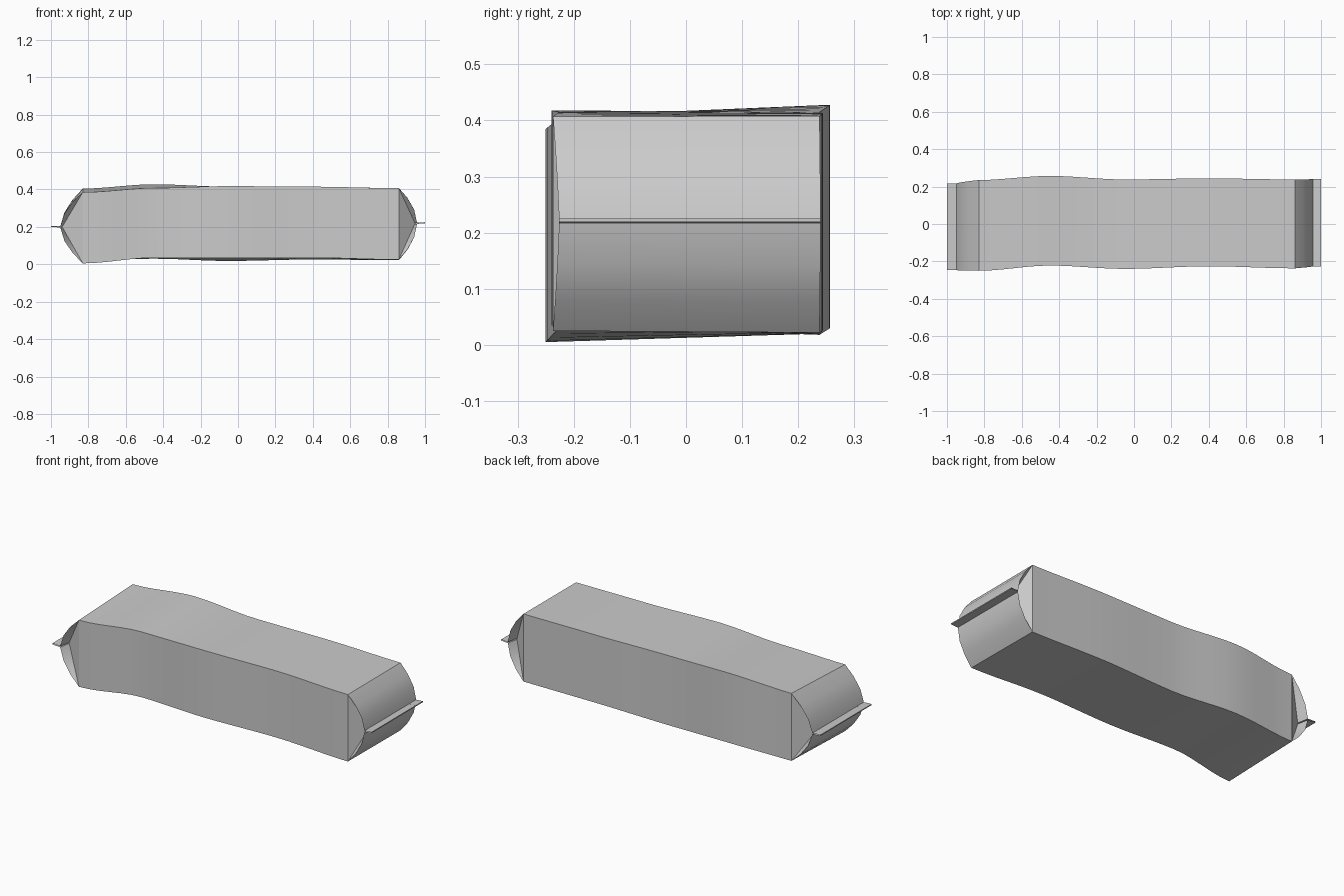
import bpy, bmesh, math
from mathutils import Vector

cube = bpy.data.objects.get("Cube")
if cube:
    bpy.data.objects.remove(cube, do_unlink=True)

# Wrapper material
foil = bpy.data.materials.new("pale_grey_wrapper")
foil.use_nodes = True
GREY = (0.6, 0.6, 0.6, 1)
foil.diffuse_color = GREY
bsdf = foil.node_tree.nodes["Principled BSDF"]
bsdf.inputs["Base Color"].default_value = GREY
bsdf.inputs["Roughness"].default_value = 0.6

# Body stations: x, front y, back y, front bottom z, back bottom z, front top z, back top z
STATIONS = [
    (-0.83, -0.25, 0.235, 0.005, 0.02, 0.385, 0.405),
    (-0.45, -0.222, 0.257, 0.035, 0.03, 0.408, 0.428),
    (-0.05, -0.24, 0.238, 0.035, 0.018, 0.418, 0.415),
    (0.4, -0.226, 0.244, 0.035, 0.026, 0.415, 0.413),
    (0.86, -0.237, 0.238, 0.025, 0.022, 0.407, 0.408),
]
STEPS = 6


def smooth_stations():
    """Run a soft curve through the stations so the edges ripple."""
    pts = [STATIONS[0]] + STATIONS + [STATIONS[-1]]
    out = []
    for a, b, c, d in zip(pts, pts[1:], pts[2:], pts[3:]):
        for s in range(STEPS):
            t = s / STEPS
            h = t * t * (3 - 2 * t)
            row = [p + (q - p) * h for p, q in zip(b, c)]
            row[0] = b[0] + (c[0] - b[0]) * t
            out.append(row)
    return out + [STATIONS[-1]]


def body_ring(row):
    """Eight points; the side creases start on the corners."""
    x, yf, yb, fb, bb, ft, bt = row
    f0, f1 = Vector((x, yf, fb)), Vector((x, yf, ft))
    b0, b1 = Vector((x, yb, bb)), Vector((x, yb, bt))
    return [f0, f0, f1, f1, b1, b1, b0, b0]


def end_rings(row, seam_x, tip_x, seam_z, tip_yf, tip_yb):
    """Flaps closing to a flat seam, with the sides tucked inward."""
    start = body_ring(row)
    way = 1 if tip_x > 0 else -1
    rings = []
    for t, bulge in ((0.35, 0.012), (0.7, 0.014), (1, 0), (1.5, 0)):
        ring = []
        for i, p in enumerate(start):
            front, top = i < 4, 2 <= i <= 5
            y = tip_yf if front else tip_yb
            half = 0.003 if top else -0.003
            crease = i in (1, 2, 5, 6)
            k = min(t, 1)
            x = seam_x if not crease else seam_x - way * 0.012
            if crease:
                y += 0.065 if front else -0.065
            target = Vector((x, y, seam_z + half))
            q = p.lerp(target, k)
            if not crease:
                q.x += way * bulge
                q.z += bulge if top else -bulge
            if t > 1:
                q.x = tip_x
                q.z += 0.003
            ring.append(q)
        rings.append(ring)
    return rings


rows = smooth_stations()
left = end_rings(rows[0], -0.95, -1.0, 0.2, -0.247, 0.217)
right = end_rings(rows[-1], 0.957, 1.0, 0.219, -0.226, 0.24)
rings = left[::-1] + [body_ring(r) for r in rows] + right

# Loft the rings into one wrapped packet
bm = bmesh.new()
loops = [[bm.verts.new(p) for p in ring] for ring in rings]
for a, b in zip(loops, loops[1:]):
    for i in range(8):
        j = (i + 1) % 8
        bm.faces.new((a[i], a[j], b[j], b[i]))

# Close the seam tips with narrow strips
for loop in (loops[0], loops[-1]):
    for i, j, k, m in ((0, 1, 2, 3), (1, 6, 5, 2), (6, 7, 4, 5)):
        bm.faces.new((loop[i], loop[j], loop[k], loop[m]))
bmesh.ops.remove_doubles(bm, verts=bm.verts, dist=0.0005)
bmesh.ops.recalc_face_normals(bm, faces=bm.faces)

mesh = bpy.data.meshes.new("wrapped_packet")
bm.to_mesh(mesh)
bm.free()
mesh.materials.append(foil)
packet = bpy.data.objects.new("wrapped_packet", mesh)
bpy.context.collection.objects.link(packet)

bpy.ops.object.select_all(action="DESELECT")
packet.select_set(True)
bpy.context.view_layer.objects.active = packet
bpy.ops.object.shade_smooth_by_angle(angle=math.radians(32))
